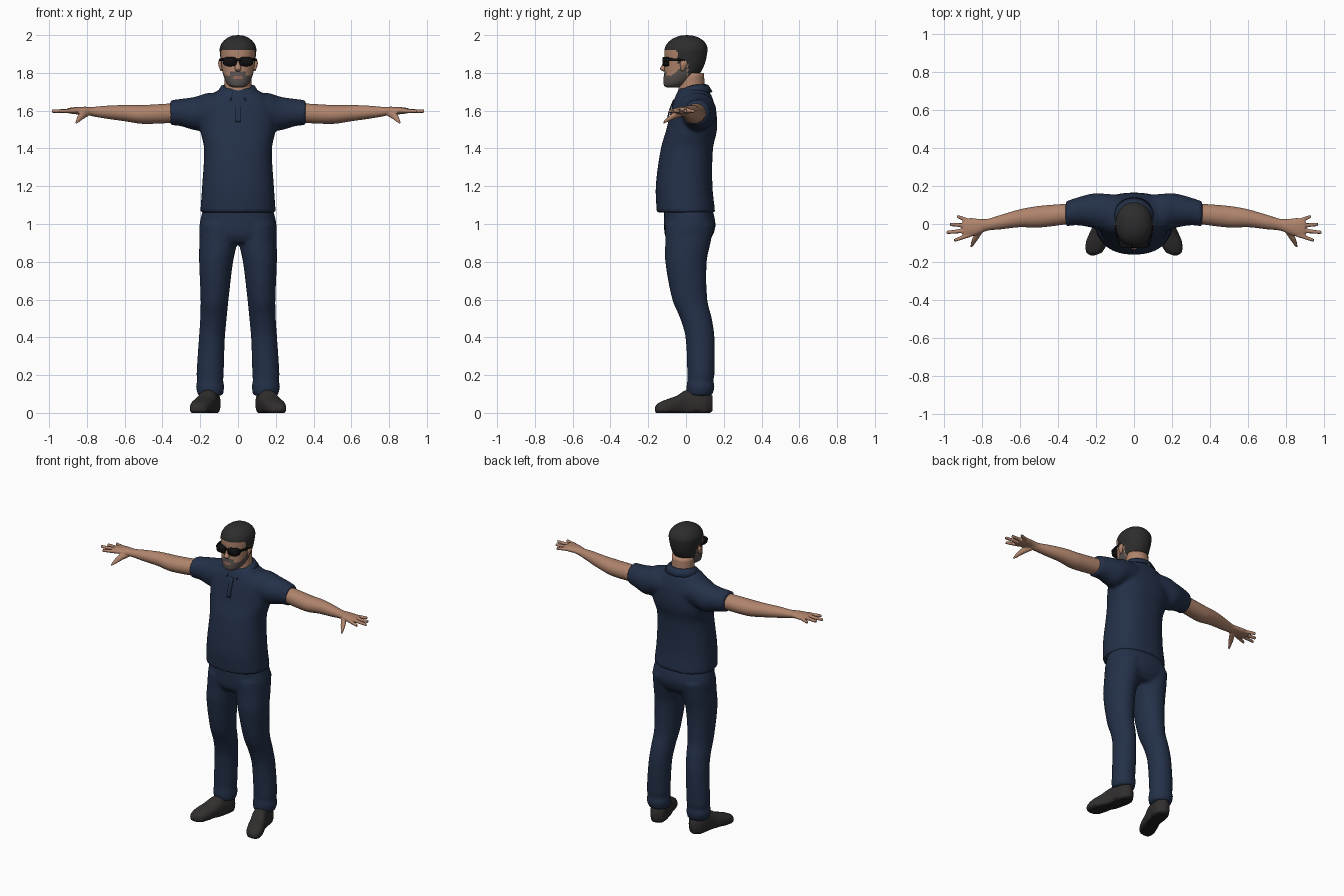
import bpy, bmesh, math

cube = bpy.data.objects.get("Cube")
if cube:
    bpy.data.objects.remove(cube, do_unlink=True)


def material(name, *rgb):
    mat = bpy.data.materials.new(name)
    mat.use_nodes = True
    mat.diffuse_color = (*rgb, 1)
    for node in mat.node_tree.nodes:
        if node.type == 'BSDF_PRINCIPLED':
            node.inputs["Base Color"].default_value = (*rgb, 1)
            node.inputs["Roughness"].default_value = .8
    return mat


NAVY = material("navy cloth", .017, .03, .066)
SKIN = material("skin", .43, .23, .15)
HAIR = material("dark hair", .026, .026, .026)
BEARD = material("grey beard", .1, .085, .08)
LIPS = material("lips", .3, .13, .1)
BLACK = material("black plastic", .005, .005, .006)
LEATHER = material("shoe leather", .03, .028, .027)
SOLE = material("shoe sole", .014, .014, .014)


def sample(keys, steps):
    """Smoothly interpolate keys, treating the first value as the parameter."""
    # A key with a single radius is round
    keys = [(*key, key[-1]) if len(key) == 4 else key for key in keys]

    def slope(i):
        before, after = keys[max(i - 1, 0)], keys[min(i + 1, len(keys) - 1)]
        return [(q - p) / (after[0] - before[0]) for p, q in zip(before, after)]

    samples = []
    for i, (start, end) in enumerate(zip(keys, keys[1:])):
        span = end[0] - start[0]
        for step in range(steps):
            t = step / steps
            blend = t * t * (3 - 2 * t)
            leave, arrive = span * t * (1 - t) ** 2, span * t * t * (t - 1)
            samples.append([p + (q - p) * blend + m * leave + n * arrive
                            for p, q, m, n in zip(start, end, slope(i), slope(i + 1))])
    return samples + [keys[-1]]


def loft(bm, axis, keys, seg=32, steps=5, power=2, floor=None):
    """Skin rounded rings; each key is position, two centre values, radii."""
    rings = []
    for pos, centre_u, centre_v, radius_u, radius_v in sample(keys, steps):
        ring = []
        for k in range(seg):
            angle = math.tau * k / seg
            c, s = math.cos(angle), math.sin(angle)
            u = centre_u + max(radius_u, .002) * math.copysign(abs(c) ** (2 / power), c)
            v = centre_v + max(radius_v, .002) * math.copysign(abs(s) ** (2 / power), s)
            x, y, z = {'X': (pos, u, v), 'Y': (u, pos, v), 'Z': (u, v, pos)}[axis]
            if floor is not None:
                z = max(z, floor)
            ring.append(bm.verts.new((x, y, z)))
        rings.append(ring)
    for low, high in zip(rings, rings[1:]):
        for k in range(seg):
            n = (k + 1) % seg
            bm.faces.new((low[k], low[n], high[n], high[k]))
    bm.faces.new(rings[0])
    bm.faces.new(rings[-1])


def upright(*rows):
    """Keys for a centred vertical part: height, depth centre, radii."""
    return [(height, 0, *rest) for height, *rest in rows]


def finish(name, bm, mats, rule=None, voxel=None, smooth=5, mirror=False):
    bmesh.ops.recalc_face_normals(bm, faces=bm.faces)
    for face in bm.faces:
        face.smooth = True
        if rule:
            face.material_index = rule(face.calc_center_median())
    mesh = bpy.data.meshes.new(name)
    bm.to_mesh(mesh)
    bm.free()
    obj = bpy.data.objects.new(name, mesh)
    bpy.context.collection.objects.link(obj)
    for mat in mats:
        mesh.materials.append(mat)
    if voxel:
        remesh = obj.modifiers.new("blend", 'REMESH')
        remesh.mode, remesh.voxel_size = 'VOXEL', voxel
        remesh.use_smooth_shade = True
        soften = obj.modifiers.new("soften", 'SMOOTH')
        soften.factor, soften.iterations = .5, smooth
    if mirror:
        obj.modifiers.new("other side", 'MIRROR').use_mirror_merge = False
    return obj


def part(name, axis, keys, mats, rule=None, mirror=False, **options):
    bm = bmesh.new()
    loft(bm, axis, keys, **options)
    finish(name, bm, mats, rule, mirror=mirror)


# Shirt: trunk blended with both sleeves
bm = bmesh.new()
loft(bm, 'Z', upright((1.06, 0, .2, .155), (1.2, -.01, .19, .15), (1.4, .005, .18, .138),
                      (1.5, .03, .2, .134), (1.6, .04, .2, .12), (1.65, .04, .18, .106),
                      (1.69, .04, .135, .09), (1.72, .035, .085, .07)), seg=48, power=2.3)
sleeve = [(.05, .05, 1.6, .1, .085), (.16, .06, 1.6, .1, .094), (.22, .07, 1.585, .09),
          (.3, .066, 1.59, .073), (.36, .053, 1.59, .066)]
loft(bm, 'X', sleeve)
loft(bm, 'X', [(-pos, *rest) for pos, *rest in sleeve])
finish("shirt", bm, [NAVY], voxel=.011)

# Collar: folded band, lower and open at the front
bm = bmesh.new()
rows = []
for i in range(33):
    angle = math.radians(162) * (i / 16 - 1)
    front = ((1 - math.cos(angle)) / 2) ** 3
    rows.append([bm.verts.new((radius * math.sin(angle), .035 + .94 * radius * math.cos(angle),
                               height - drop * front))
                 for radius, height, drop in ((.075, 1.74, .04), (.09, 1.735, .04), (.112, 1.7, .05))])
for left, right in zip(rows, rows[1:]):
    for k in range(2):
        bm.faces.new((left[k], left[k + 1], right[k + 1], right[k]))
collar = finish("collar", bm, [NAVY])
collar.modifiers.new("cloth", 'SOLIDIFY').thickness = .006

# Button placket
part("placket", 'Z', upright((1.54, -.1, .013, .004), (1.6, -.087, .013, .004),
                             (1.66, -.064, .013, .004)), [NAVY], power=5)

# Trousers: hips blended with both legs
bm = bmesh.new()
loft(bm, 'Z', upright((.9, .01, .16, .1), (.94, .015, .2, .127), (1, .02, .203, .136),
                      (1.1, .01, .18, .125)), seg=48, power=2.3)
leg = [(1, .1, .02, .1, .13), (.9, .105, .01, .1, .12), (.8, .116, 0, .09, .11),
       (.6, .124, .02, .074, .093), (.5, .13, .053, .07, .084), (.4, .138, .074, .069, .077),
       (.2, .148, .079, .072), (.17, .147, .076, .069), (.14, .148, .077, .075), (.09, .145, .072, .066)]
loft(bm, 'Z', leg)
loft(bm, 'Z', [(pos, -x, *rest) for pos, x, *rest in leg])
finish("trousers", bm, [NAVY], voxel=.011, smooth=4)

# Shoes, toes turned out, with a darker sole
part("shoe", 'Y', [(.14, .145, .05, .02, .04), (.1, .143, .05, .05, .07), (0, .16, .05, .052, .07),
                   (-.05, .18, .04, .055, .05), (-.1, .197, .03, .056, .042),
                   (-.15, .21, .02, .04, .03), (-.165, .217, .02, .01)],
     [LEATHER, SOLE], lambda c: int(c.z < .012), mirror=True, power=2.4, floor=0)

# Arm, palm, fanned fingers and drooping thumb
bm = bmesh.new()
loft(bm, 'X', [(.3, .058, 1.59, .052), (.5, .038, 1.58, .057, .05), (.6, .03, 1.587, .047, .043),
               (.7, .01, 1.592, .038, .034), (.77, -.004, 1.595, .031, .025),
               (.81, -.012, 1.6, .039, .021), (.86, -.018, 1.6, .049, .019), (.9, -.02, 1.6, .045, .014)])
for i, reach in enumerate((.945, .985, .967, .93)):
    base, tip = .023 * i - .056, .042 * i - .086
    loft(bm, 'X', [(.86, base, 1.6, .013), (reach, tip, 1.597, .009)], seg=16)
loft(bm, 'Y', [(-.02, .8, 1.59, .02), (-.07, .83, 1.57, .018), (-.12, .855, 1.537, .007)], seg=16)
finish("arm_and_hand", bm, [SKIN], voxel=.005, smooth=2, mirror=True)

part("neck", 'Z', upright((1.66, .03, .075, .085), (1.7, .03, .072), (1.8, .03, .07, .065)), [SKIN])


# Head with hair, beard and lips chosen by region
def head_colour(c):
    side, face = abs(c.x), c.y < -.08
    crown = c.z > 1.915
    sideburn = c.y > -.047 and c.z > 1.855
    nape = c.y > .012 and c.z > 1.775
    if crown or sideburn or nape:
        return 1
    if face and side < .024 and 1.766 < c.z < 1.784:
        return 3
    jaw = c.y < .005 and c.z < 1.785 + .9 * max(0, c.y + .075)
    moustache = face and side < .04 and c.z < 1.81
    return 2 if jaw or moustache else 0


skull = upright((1.722, -.07, .025, .03), (1.73, -.064, .045, .05), (1.745, -.053, .06, .066),
                (1.77, -.038, .072, .081), (1.8, -.02, .081, .095), (1.85, -.007, .089, .107))
for turn in range(7):
    angle = math.radians(15 * turn)
    skull.append((1.92 + .08 * math.sin(angle), 0, .005 * math.sin(angle),
                  .097 * math.cos(angle), .114 * math.cos(angle)))
part("head", 'Z', skull, [SKIN, HAIR, BEARD, LIPS], head_colour, seg=72, steps=7, power=2.15)

# Nose and ears
part("nose", 'Z', upright((1.808, -.112, .01), (1.82, -.12, .017), (1.845, -.114, .012),
                          (1.875, -.106, .009)), [SKIN], seg=20)
part("ear", 'Z', [(1.81, .088, -.018, .005, .007), (1.85, .095, -.012, .01, .02),
                  (1.875, .092, -.012, .004, .007)], [SKIN], mirror=True, seg=20)

# Sunglasses: lenses, bridge and temples
part("lens", 'Y', [(-.124, .04, 1.86, .033, .022), (-.116, .041, 1.86, .036, .025),
                   (-.09, .045, 1.86, .035, .024)], [BLACK], mirror=True, power=3)
part("bridge", 'X', [(-.015, -.119, 1.87, .006), (.015, -.119, 1.87, .006)], [BLACK], seg=12)
part("temple", 'Y', [(-.116, .076, 1.87, .005, .009), (-.06, .091, 1.87, .004, .007),
                     (-.005, .099, 1.868, .003, .005)], [BLACK], mirror=True, seg=12, power=4)
